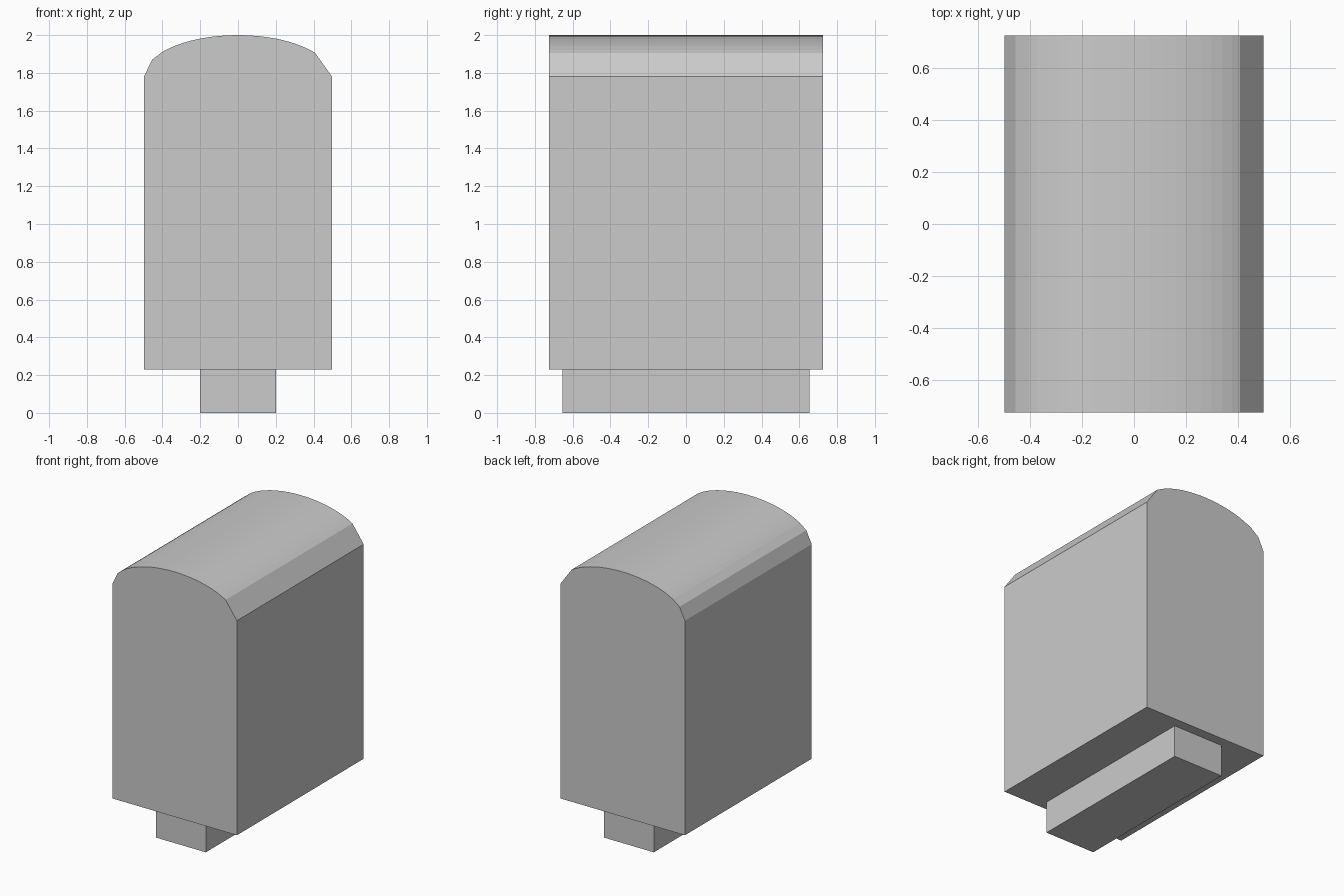
import bpy, bmesh, math

if "Cube" in bpy.data.objects:
    bpy.data.objects.remove(bpy.data.objects["Cube"])


def extrude_profile(name, profile, half_depth):
    """Make a closed flat-faced solid from an (x, z) profile run along y."""
    bm = bmesh.new()
    face = bm.faces.new([bm.verts.new((x, -half_depth, z)) for x, z in profile])
    result = bmesh.ops.extrude_face_region(bm, geom=[face], use_keep_orig=True)
    moved = [v for v in result["geom"] if isinstance(v, bmesh.types.BMVert)]
    bmesh.ops.translate(bm, verts=moved, vec=(0, 2 * half_depth, 0))
    bmesh.ops.recalc_face_normals(bm, faces=bm.faces)
    mesh = bpy.data.meshes.new(name)
    bm.to_mesh(mesh)
    bm.free()
    obj = bpy.data.objects.new(name, mesh)
    bpy.context.collection.objects.link(obj)
    return obj


# Rounded body: flat sides, elliptical top with uneven end chamfers
W, SHOULDER, RISE, BOTTOM = 0.498, 1.78, 0.22, 0.23
steps = 18
angles = [35 + (144 - 35) * i / steps for i in range(steps + 1)] + [156]
arc = [(W * math.cos(math.radians(a)), SHOULDER + RISE * math.sin(math.radians(a)))
       for a in angles]
extrude_profile("rounded_body",
                [(-W, BOTTOM), (W, BOTTOM), (W, SHOULDER)] + arc + [(-W, SHOULDER)],
                0.724)

# Narrow foot under the body
extrude_profile("foot", [(-0.2, 0), (0.2, 0), (0.2, BOTTOM), (-0.2, BOTTOM)], 0.653)
